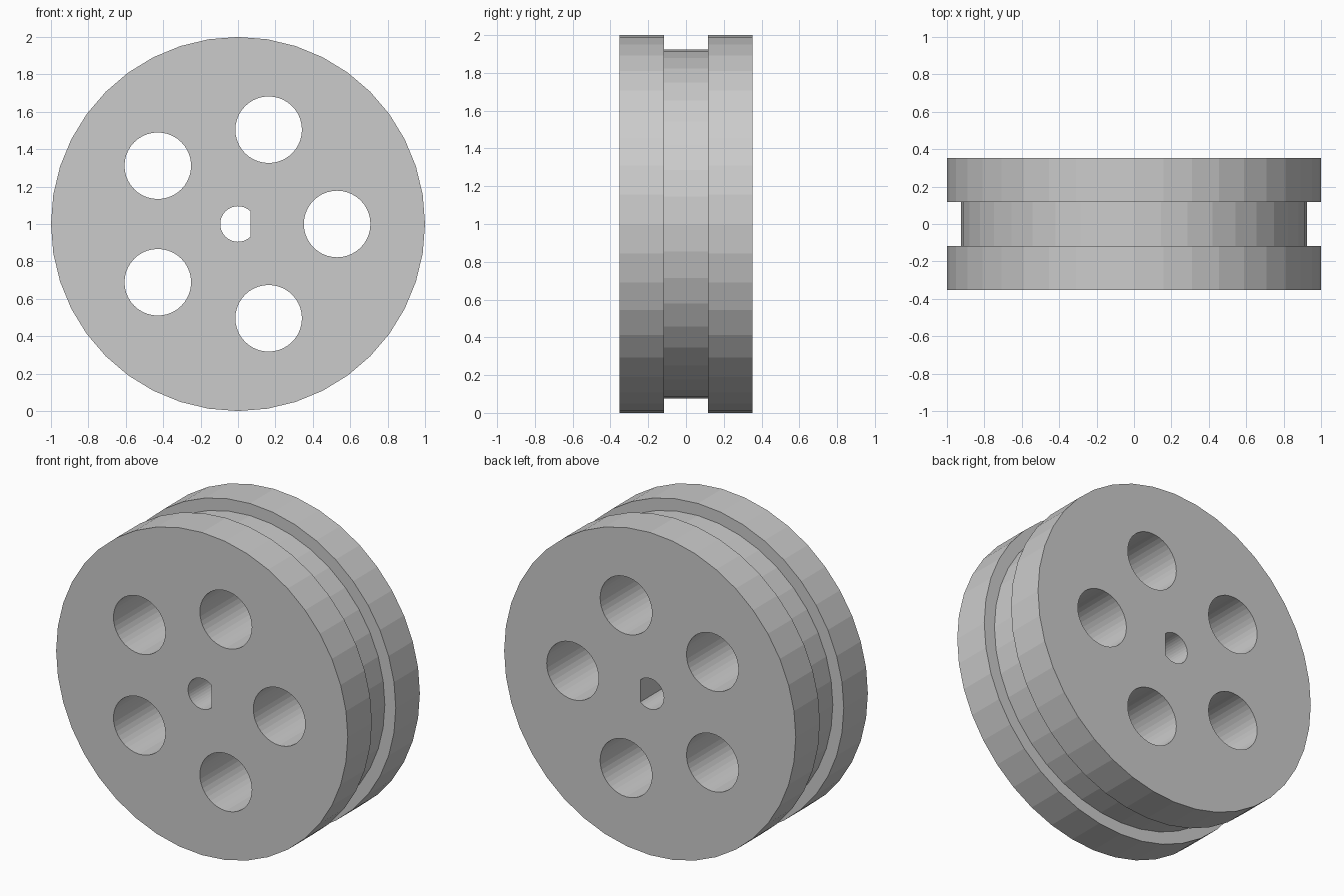
import bpy, bmesh, math

if "Cube" in bpy.data.objects:
    bpy.data.objects.remove(bpy.data.objects["Cube"])

SIDES = 40
HALF_WIDTH, GROOVE_HALF = 0.353, 0.117
RIM_R, GROOVE_R = 1.0, 0.925
HOLE_R, HOLE_RING, HOLES = 0.178, 0.53, 5
BORE_R, BORE_FLAT = 0.095, 0.066


def circle(r, cx=0.0, cz=0.0):
    return [(cx + r * math.cos(2 * math.pi * i / SIDES),
             cz + r * math.sin(2 * math.pi * i / SIDES)) for i in range(SIDES)]


def loft(bm, sections):
    """Closed solid through (y, outline) sections."""
    rings = [[bm.verts.new((x, y, z + 1)) for x, z in pts] for y, pts in sections]
    for a, b in zip(rings, rings[1:]):
        n = len(a)
        for i in range(n):
            j = (i + 1) % n
            bm.faces.new((a[i], a[j], b[j], b[i]))
    bm.faces.new(rings[0][::-1])
    bm.faces.new(rings[-1])


def make_object(name, bm):
    bmesh.ops.recalc_face_normals(bm, faces=bm.faces)
    mesh = bpy.data.meshes.new(name)
    bm.to_mesh(mesh)
    bm.free()
    obj = bpy.data.objects.new(name, mesh)
    bpy.context.collection.objects.link(obj)
    return obj


# Wheel body: two rims with a belt groove between them
bm = bmesh.new()
loft(bm, [(y, circle(r)) for y, r in (
    (-HALF_WIDTH, RIM_R), (-GROOVE_HALF, RIM_R), (-GROOVE_HALF, GROOVE_R),
    (GROOVE_HALF, GROOVE_R), (GROOVE_HALF, RIM_R), (HALF_WIDTH, RIM_R))])
wheel = make_object("wheel", bm)

# Cutters: ring of round holes and the D-shaped axle bore
bm = bmesh.new()
outlines = [circle(HOLE_R, HOLE_RING * math.cos(a), HOLE_RING * math.sin(a))
            for a in (2 * math.pi * k / HOLES for k in range(HOLES))]
t = math.acos(BORE_FLAT / BORE_R)
outlines.append([(BORE_R * math.cos(a), BORE_R * math.sin(a))
                 for a in (t + (2 * math.pi - 2 * t) * i / 30 for i in range(31))])
for pts in outlines:
    loft(bm, [(-0.5, pts), (0.5, pts)])
cutter = make_object("hole_cutter", bm)
cutter.hide_render = True

# Cut the holes, then remove the cutter
cut = wheel.modifiers.new("holes", 'BOOLEAN')
cut.operation = 'DIFFERENCE'
cut.solver = 'EXACT'
cut.object = cutter
bpy.context.view_layer.objects.active = wheel
wheel.select_set(True)
bpy.ops.object.modifier_apply(modifier=cut.name)
bpy.data.objects.remove(cutter)
